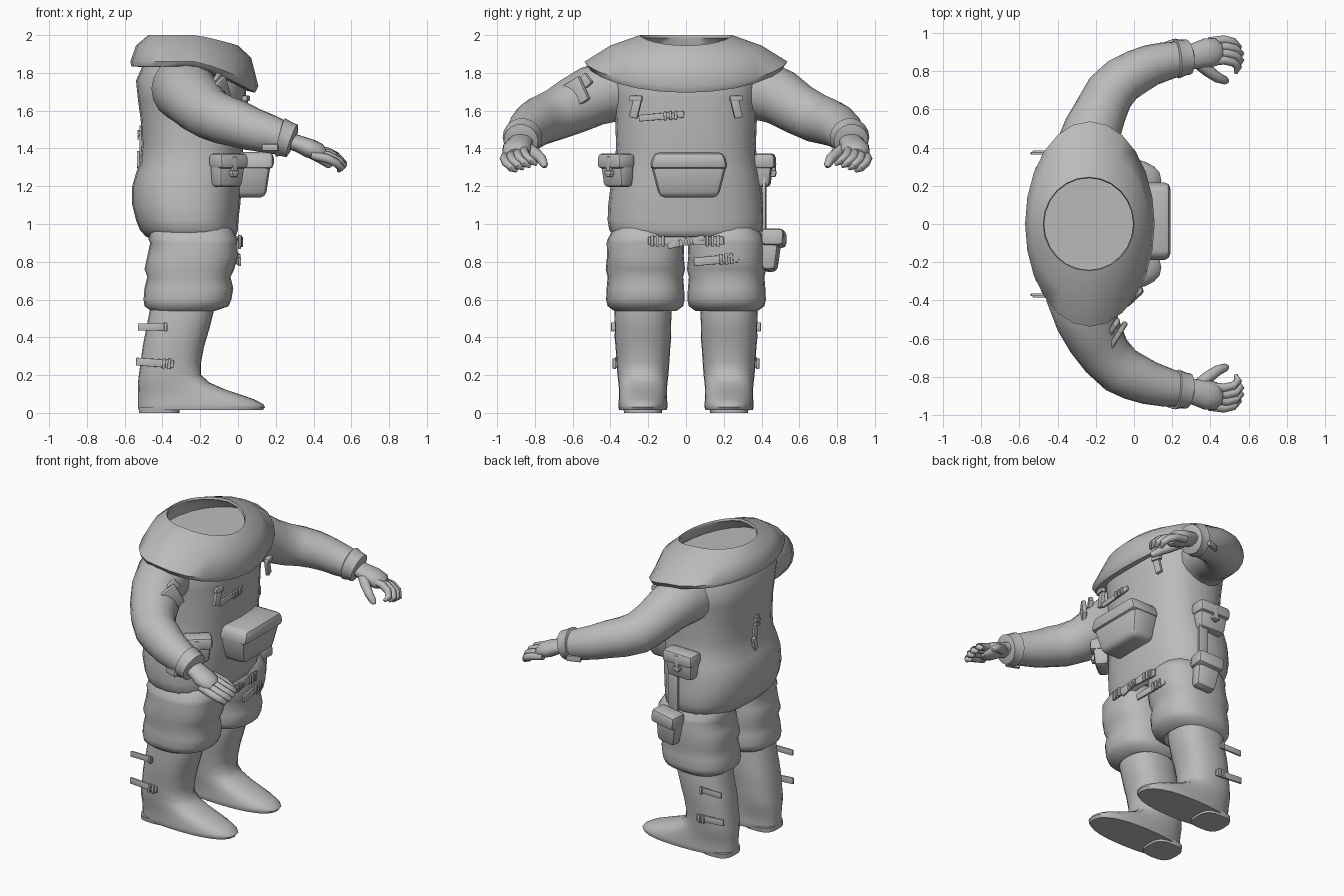
import bpy, bmesh, math
from mathutils import Vector, Matrix

grey = bpy.data.materials.new("suit_grey")
grey.diffuse_color = (0.5, 0.5, 0.5, 1)


def finish(name, bm, angle=50):
    bmesh.ops.recalc_face_normals(bm, faces=bm.faces[:])
    me = bpy.data.meshes.new(name)
    bm.to_mesh(me)
    bm.free()
    ob = bpy.data.objects.new(name, me)
    bpy.context.collection.objects.link(ob)
    me.materials.append(grey)
    bpy.ops.object.select_all(action='DESELECT')
    ob.select_set(True)
    bpy.context.view_layer.objects.active = ob
    bpy.ops.object.shade_smooth_by_angle(angle=math.radians(angle))
    return ob


def loft(name, rings, angle=50):
    """Skin a closed tube through rings of points."""
    bm = bmesh.new()
    vs = [[bm.verts.new(p) for p in r] for r in rings]
    n = len(vs[0])
    for a, b in zip(vs, vs[1:]):
        for i in range(n):
            j = (i + 1) % n
            bm.faces.new((a[i], a[j], b[j], b[i]))
    bm.faces.new(vs[0])
    bm.faces.new(vs[-1])
    return finish(name, bm, angle)


def ring(x0, x1, yc, ry, z, e=2.4, n=24, drop=0.0):
    """Rounded horizontal ring; drop lowers its front."""
    pts = []
    for i in range(n):
        a = 2 * math.pi * i / n
        c, s = math.cos(a), math.sin(a)
        px = math.copysign(abs(c) ** (2 / e), c)
        py = math.copysign(abs(s) ** (2 / e), s)
        pts.append(Vector(((x0 + x1) / 2 + px * (x1 - x0) / 2, yc + py * ry,
                           z - drop * max(0, c) ** 1.3)))
    return pts


def tube(name, path, n=14, flat=1.0):
    """Round limb along (x, y, z, radius) points."""
    P = [Vector(p[:3]) for p in path]
    rings = []
    for i, p in enumerate(P):
        t = (P[min(i + 1, len(P) - 1)] - P[max(i - 1, 0)]).normalized()
        u = t.cross(Vector((0, 0, 1))).normalized()
        v = u.cross(t)
        r = path[i][3]
        rings.append([p + u * r * math.cos(2 * math.pi * k / n)
                      + v * r * flat * math.sin(2 * math.pi * k / n) for k in range(n)])
    return loft(name, rings)


def box(name, loc, size, yaw=0, roll=0, taper=(1, 1), bevel=0.012):
    """Bevelled box: x is outward depth, y is width; taper scales the bottom."""
    bm = bmesh.new()
    bmesh.ops.create_cube(bm, size=1)
    for v in bm.verts:
        if v.co.z < 0:
            v.co.x = (v.co.x + 0.5) * taper[0] - 0.5
            v.co.y *= taper[1]
        v.co = Vector([a * b for a, b in zip(v.co, size)])
    if bevel:
        bmesh.ops.bevel(bm, geom=bm.edges[:], offset=bevel, segments=2,
                        profile=0.5, affect='EDGES')
    rot = Matrix.Rotation(math.radians(yaw), 4, 'Z') @ Matrix.Rotation(math.radians(roll), 4, 'X')
    bm.transform(Matrix.Translation(loc) @ rot)
    return finish(name, bm, 40)


def strap(name, loc, length, yaw=0, roll=0, width=0.04, buckle=0.25, bars=(-1, 0, 1)):
    """Webbing strip with buckle bars at a fraction of its length."""
    box(name, loc, (0.014, length, width), yaw, roll, bevel=0.004)
    rot = Matrix.Rotation(math.radians(yaw), 3, 'Z') @ Matrix.Rotation(math.radians(roll), 3, 'X')
    for k in bars:
        off = rot @ Vector((0.009, buckle * length + k * 0.028, 0))
        box(name + "_buckle", Vector(loc) + off, (0.018, 0.016, width * 1.3),
            yaw, roll, bevel=0.003)


def pouch(name, loc, size, yaw):
    """Tapered bag with a flap and closing tab."""
    d, w, h = size
    rot = Matrix.Rotation(math.radians(yaw), 3, 'Z')
    c = Vector(loc)
    box(name, c - Vector((0, 0, h * .1)), (d, w, h * .8), yaw, 0, (.85, .85), .022)
    box(name + "_flap", c + rot @ Vector((.006, 0, h * .27)), (d * 1.1, w * 1.06, h * .45),
        yaw, 0, (1.05, 1), .022)
    box(name + "_tab", c + rot @ Vector((d * .5, 0, h * .1)), (.03, .03, h * .6), yaw, 0,
        bevel=.005)
    box(name + "_tab_clip", c + rot @ Vector((d * .53, 0, -h * .08)), (.03, .05, .025), yaw, 0,
        bevel=.005)


# Torso: z, back x, front x, half width
torso = [(.99, -.40, -.10, .25), (.915, -.44, -.06, .31), (.935, -.49, -.012, .38),
         (.97, -.52, .0, .407), (1.02, -.54, .002, .415), (1.1, -.56, .012, .412),
         (1.2, -.56, .02, .40), (1.27, -.54, .02, .39), (1.33, -.515, .02, .375),
         (1.42, -.51, .03, .37), (1.55, -.515, .035, .375), (1.66, -.53, .04, .38),
         (1.76, -.54, .045, .39), (1.85, -.50, .0, .34)]
loft("torso", [ring(a, b, 0, r, z, 2.5) for z, a, b, r in torso])

# Wide hollow collar, open at the neck
loft("collar", [
    ring(-.50, .03, 0, .42, 1.83, 2, drop=.12),
    ring(-.565, .09, 0, .52, 1.835, 2, drop=.14),
    ring(-.57, .108, 0, .537, 1.86, 2, drop=.13),
    ring(-.54, .07, 0, .40, 1.945, 2, drop=.065),
    ring(-.475, .0, 0, .245, 2.0, 2, drop=.055),
    ring(-.47, -.005, 0, .24, 1.985, 2, drop=.055),
    ring(-.52, .03, 0, .36, 1.925, 2, drop=.07),
    ring(-.52, .04, 0, .40, 1.875, 2, drop=.03)], 60)

# Leg profiles: z, back x, front x, half width
thigh = [(1.04, -.42, -.12, .13), (.97, -.46, -.03, .17), (.92, -.475, .0, .20),
         (.90, -.465, -.005, .205), (.83, -.48, .0, .203), (.76, -.495, -.02, .21),
         (.72, -.48, -.04, .20), (.66, -.495, -.025, .205), (.60, -.50, -.035, .208),
         (.565, -.495, -.05, .20), (.54, -.46, -.12, .165), (.57, -.42, -.15, .13)]
boot = [(.62, -.45, -.13, .14), (.53, -.47, -.13, .152), (.45, -.485, -.15, .148),
        (.40, -.495, -.165, .15), (.35, -.505, -.18, .145), (.27, -.515, -.195, .14),
        (.20, -.525, -.195, .135), (.16, -.53, -.15, .13), (.125, -.53, -.07, .127),
        (.095, -.53, .02, .127), (.07, -.53, .09, .128), (.045, -.53, .135, .13),
        (.03, -.53, .143, .13), (.014, -.525, .13, .125)]
# Sleeve paths differ: the right elbow is bulkier and swings further back
sleeves = {
    1: [(-.27, .20, 1.69, .15), (-.245, .40, 1.71, .165), (-.215, .50, 1.67, .15),
        (-.17, .60, 1.605, .136), (-.125, .69, 1.56, .13), (-.06, .755, 1.54, .123),
        (.02, .80, 1.52, .116), (.09, .832, 1.495, .108), (.17, .853, 1.47, .10),
        (.25, .87, 1.45, .088)],
    -1: [(-.29, -.20, 1.69, .15), (-.285, -.38, 1.715, .175), (-.25, -.50, 1.675, .16),
         (-.20, -.60, 1.625, .15), (-.145, -.69, 1.58, .136), (-.07, -.765, 1.55, .13),
         (.0, -.80, 1.53, .124), (.08, -.832, 1.50, .114), (.17, -.855, 1.475, .102),
         (.25, -.87, 1.45, .088)]}

for s, side in ((1, "left"), (-1, "right")):
    loft(side + "_trouser", [ring(a, b, s * .215, r, z, 2.5) for z, a, b, r in thigh])
    loft(side + "_boot", [ring(a, b, s * .228, r, z, 2.4) for z, a, b, r in boot])
    loft(side + "_heel", [ring(-.525, -.31, s * .228, r, z, 3)
                          for z, r in ((.03, .105), (.0, .10))])

    # Sleeve, cuff and hand
    tube(side + "_sleeve", sleeves[s], 18)
    tube(side + "_cuff", [(.215, s * .866, 1.46, .08), (.225, s * .866, 1.458, .105),
         (.255, s * .87, 1.45, .095), (.285, s * .874, 1.44, .092), (.295, s * .875, 1.436, .06)], 18)
    tube(side + "_palm", [(.26, s * .872, 1.445, .065), (.32, s * .88, 1.425, .068),
         (.38, s * .895, 1.40, .077), (.43, s * .90, 1.38, .072), (.455, s * .90, 1.37, .045)],
         14, .66)
    for i in range(4):
        x, y, z = .42 + .012 * (i in (1, 2)), .85 + .035 * i, 1.395 - .012 * i
        tube(side + "_finger", [(x - .03, s * y, z + .005, .022),
             (x + .05, s * (y + .008), z - .012, .024), (x + .1, s * (y - .003), z - .035, .023),
             (x + .125, s * (y - .03), z - .062, .021), (x + .112, s * (y - .06), z - .078, .010)], 8)
    tube(side + "_thumb", [(.33, s * .85, 1.41, .034), (.39, s * .80, 1.375, .032),
         (.44, s * .765, 1.345, .027), (.48, s * .75, 1.315, .021), (.49, s * .747, 1.302, .010)], 8)
    box(side + "_cuff_tab", (.17, s * .945, 1.405), (.09, .02, .035), 20 * s, 0, bevel=.005)

    # Calf straps, buckled at the front
    strap(side + "_upper_calf_strap", (-.45, s * .378, .455), .16, 90 * s, 0, .038, -.42 * s, (0,))
    strap(side + "_lower_calf_strap", (-.44, s * .37, .265), .20, 90 * s, 4 * s, .042, -.38 * s, (0, s))

    # Chest loops
    box(side + "_chest_loop", (.035, s * .265, 1.62), (.025, .045, .12), 12 * s, 14 * s, bevel=.006)
    box(side + "_chest_clip", (.042, s * .265, 1.665), (.03, .068, .03), 12 * s, 0, bevel=.006)

# Upright strap in the middle of the back
strap("back_strap", (-.515, 0, 1.42), .20, 180, 80, .04, .2, (0, 1))
box("back_tab", (-.525, .02, 1.34), (.02, .035, .09), 180, 15, bevel=.005)

# Chest and thigh webbing
strap("chest_strap", (.04, -.13, 1.57), .24, 0, 5, .035, .2)
strap("right_thigh_strap", (.005, -.10, .91), .20, -4, 0, .045, -.25)
strap("left_thigh_strap", (.005, .10, .91), .20, 4, 0, .045, .2)
strap("crotch_strap", (.008, .0, .905), .20, 0, 14, .03, 0)
strap("knee_strap", (-.003, .16, .81), .24, 6, 5, .045, .22)

# Front pouch with overhanging lid
box("front_pouch", (.08, .015, 1.235), (.19, .41, .19), taper=(.85, .76), bevel=.03)
box("front_pouch_lid", (.085, .015, 1.335), (.21, .37, .09), taper=(1.0, 1.14), bevel=.03)

# Hip pouches, hanging strap and holster
pouch("right_hip_pouch", (-.055, -.365, 1.285), (.10, .18, .18), -50)
pouch("left_hip_pouch", (-.26, .41, 1.285), (.10, .21, .18), 88)
box("holster_strap", (-.20, .415, 1.09), (.018, .07, .32), 88, 0, bevel=.005)
box("holster", (-.19, .455, .855), (.10, .17, .21), 84, -6, (.75, .78), .025)
box("holster_flap", (-.19, .465, .925), (.12, .18, .09), 84, -6, bevel=.022)

# Torn patch on the right upper arm
box("arm_patch", (-.09, -.59, 1.69), (.03, .14, .14), -32, 28, bevel=.01)
box("arm_patch_flap", (-.11, -.545, 1.745), (.03, .10, .07), -32, 40, bevel=.01)
